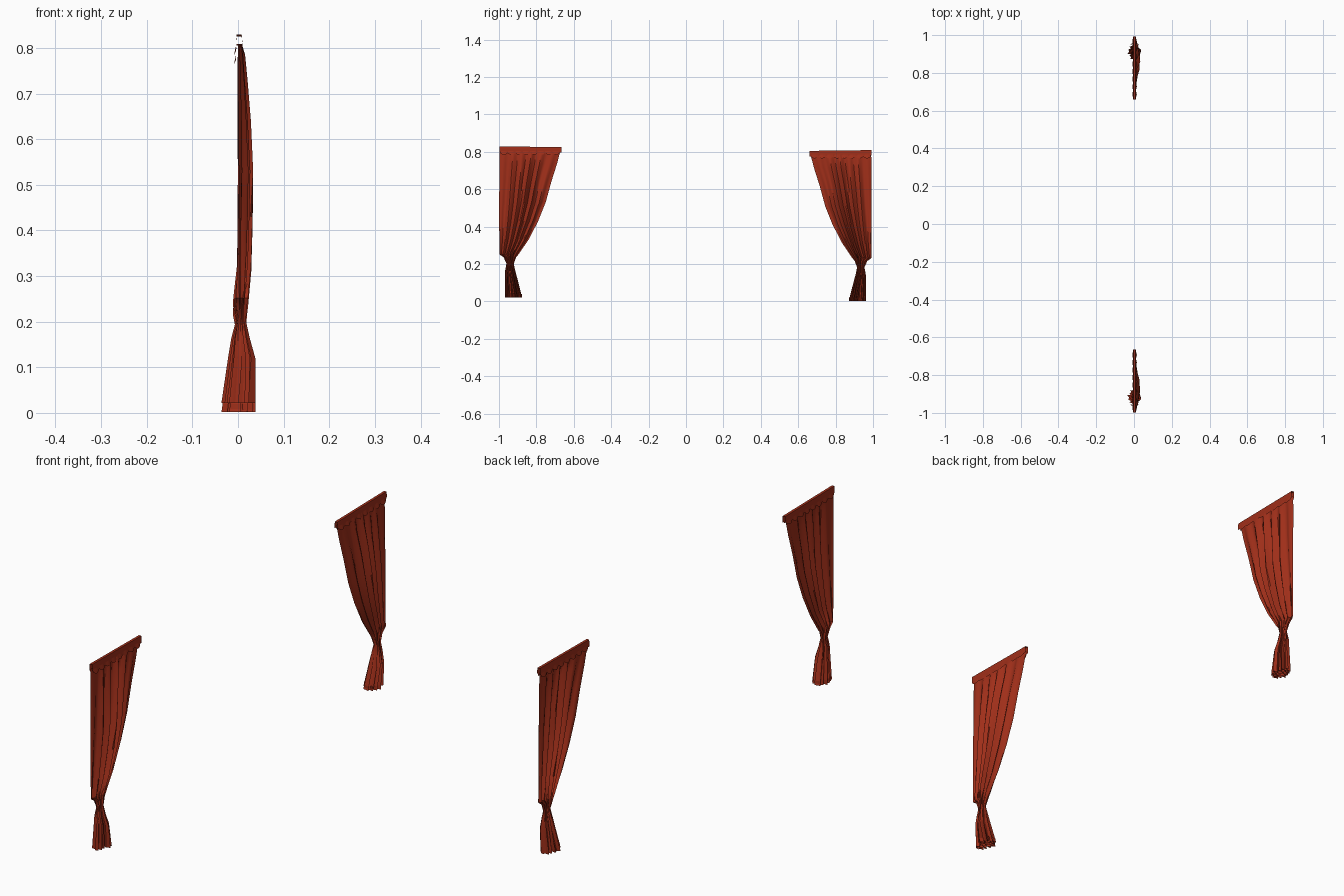
import bpy, bmesh, math, random

if "Cube" in bpy.data.objects:
    bpy.data.objects.remove(bpy.data.objects["Cube"])

mat = bpy.data.materials.new("red_cloth")
mat.diffuse_color = (0.35, 0.028, 0.01, 1)
mat.use_nodes = True
mat.node_tree.nodes["Principled BSDF"].inputs["Base Color"].default_value = mat.diffuse_color

# rows of the left curtain: z, outer y, inner y, min x, max x
ROWS = [(0.808, -0.995, -0.668, -0.003, 0.009),
        (0.785, -0.997, -0.677, -0.010, 0.016),
        (0.735, -0.998, -0.690, -0.013, 0.021),
        (0.640, -0.998, -0.720, -0.017, 0.029),
        (0.530, -0.999, -0.750, -0.021, 0.036),
        (0.430, -0.999, -0.790, -0.022, 0.034),
        (0.330, -0.998, -0.842, -0.022, 0.030),
        (0.252, -0.998, -0.895, -0.020, 0.023),
        (0.236, -0.975, -0.908, -0.018, 0.021),
        (0.202, -0.960, -0.921, -0.006, 0.018),
        (0.165, -0.967, -0.913, -0.017, 0.027),
        (0.120, -0.968, -0.901, -0.026, 0.040),
        (0.022, -0.968, -0.876, -0.042, 0.040)]
PLEATS, STEPS = 6, 6


def finish(name, bm):
    me = bpy.data.meshes.new(name)
    bmesh.ops.recalc_face_normals(bm, faces=bm.faces)
    bm.to_mesh(me)
    bm.free()
    ob = bpy.data.objects.new(name, me)
    bpy.context.collection.objects.link(ob)
    me.materials.append(mat)
    bpy.context.view_layer.objects.active = ob
    ob.select_set(True)
    bpy.ops.object.shade_smooth_by_angle(angle=math.radians(40))
    ob.select_set(False)
    return ob


def grid(bm, rows):
    vs = [[bm.verts.new(p) for p in r] for r in rows]
    for a, b in zip(vs, vs[1:]):
        for i in range(len(a) - 1):
            bm.faces.new((a[i], a[i + 1], b[i + 1], b[i]))


def curtain(tag, side, dy, dz):
    rnd = random.Random(4)
    n = PLEATS * STEPS
    depth = [rnd.uniform(0.55, 1.0) for _ in range(PLEATS * 2 + 1)]

    def place(x, y, z):
        return (x, y * side + dy, z + dz)

    # pleated drape, gathered at the waist and flaring to the hem
    rows = []
    for z, yo, yi, x0, x1 in ROWS:
        gathered = max(0.0, min(1.0, (0.30 - z) / 0.10))
        row = []
        for i in range(n + 1):
            u = i / n
            ph = u * PLEATS + 0.12 * math.sin(5 * z + 7 * u)
            w = math.sin(2 * math.pi * ph)
            d = depth[int(2 * ph) % len(depth)]
            belly = math.sin(math.pi * u) ** 0.6 if 0 < u < 1 else 0
            k = belly * 0.85 + 0.15
            k += (0.5 + 0.5 * belly - k) * gathered
            bow = 0.35 * belly * (1 - gathered)
            s = (w * d * (1 - 0.35 * (1 - gathered)) + bow) * k
            x = (x0 + x1) / 2 * k + (x1 - x0) / 2 * max(-1, min(1, s))
            # folds overlap sideways below the waist
            over = 0.10 * gathered * math.sin(4 * math.pi * ph) * belly
            y = yo + (yi - yo) * (u + over)
            row.append(place(x, y, z))
        rows.append(row)
    bm = bmesh.new()
    grid(bm, rows)
    finish(tag + "_drape", bm)

    # turned-in hem strip just inside the bottom edge
    cx, cy = 0.0, sum(p[1] for p in rows[-1]) / (n + 1)
    inner = [[(cx + (x - cx) * 0.93, cy + (y - cy) * 0.96, z + h)
              for x, y, z in rows[-1]] for h in (0, 0.018)]
    bm = bmesh.new()
    grid(bm, [rows[-1]] + inner)
    finish(tag + "_hem", bm)

    # hollow rod pocket along the top, open at both ends
    prof = [(-0.004, 0.800), (-0.0045, 0.815), (-0.003, 0.829),
            (0.008, 0.829), (0.0095, 0.815), (0.009, 0.800)]
    bm = bmesh.new()
    grid(bm, [[place(x, -0.998 + 0.333 * j / 12, z - 0.004 * j / 12)
               for x, z in prof] for j in range(13)])
    finish(tag + "_rod_pocket", bm)

    # scalloped gathers hanging below the pocket on both faces
    for face, xs in (("front", (0.009, 0.015)), ("back", (-0.004, -0.009))):
        top, low = [], []
        for j in range(33):
            y = -0.993 + 0.32 * j / 32
            a = abs(math.sin(math.pi * j / 4))
            top.append(place(xs[0], y, 0.806))
            low.append(place(xs[0] + (xs[1] - xs[0]) * a, y, 0.794 - 0.010 * a))
        bm = bmesh.new()
        grid(bm, [top, low])
        finish(tag + "_gathers_" + face, bm)


curtain("left", 1, 0.0, 0.0)
curtain("right", -1, -0.006, -0.020)
